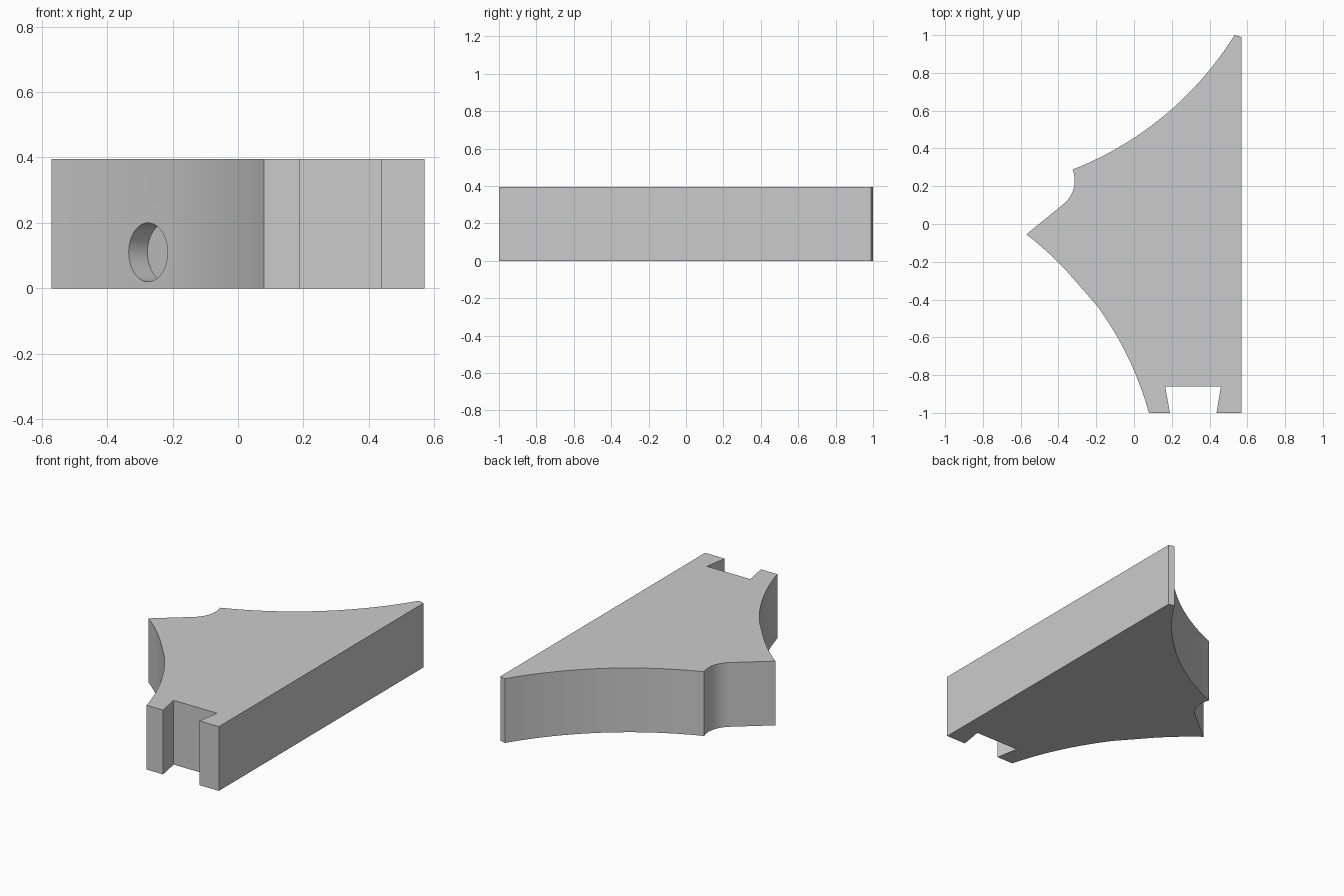
import bpy, bmesh, math
from mathutils import Vector

cube = bpy.data.objects.get("Cube")
if cube:
    bpy.data.objects.remove(cube, do_unlink=True)

HEIGHT = 0.395

grey = bpy.data.materials.new("plain_grey")
grey.use_nodes = True
colour = (0.6, 0.6, 0.6, 1)
grey.diffuse_color = colour
grey.node_tree.nodes["Principled BSDF"].inputs["Base Color"].default_value = colour


def arc(start, end, sag, steps):
    """Circular arc from start to end, bowed by sag to the left of travel."""
    p, q = Vector(start), Vector(end)
    along = (q - p).normalized()
    side = Vector((-along.y, along.x))
    half = (q - p).length / 2
    radius = (half ** 2 + sag ** 2) / (2 * sag)
    span = math.asin(half / radius)
    points = []
    for i in range(steps + 1):
        a = span * (2 * i / steps - 1)
        points.append(p + along * (half + radius * math.sin(a))
                      + side * (radius * math.cos(a) - radius + sag))
    return points


# Plate outline, counter-clockwise from the front foot
flat_a, flat_b = Vector((-0.352, -0.254)), Vector((-0.198, -0.43))
outline = [(0.19, -1), (0.165, -0.86), (0.46, -0.86), (0.437, -1),   # dovetail slot
           (0.57, -1), (0.57, 0.99)]                                  # straight side
outline += arc((0.532, 1), (-0.325, 0.288), 0.09, 24)                 # long hollow edge
outline += arc((-0.325, 0.288), (-0.373, 0.106), 0.031, 14)[1:]       # small scoop
outline += arc((-0.57, -0.055), flat_a, 0.0064, 6)                    # front hollow edge
outline += arc(flat_b, (0.079, -1), 0.029, 14)

bm = bmesh.new()
base = bm.faces.new([bm.verts.new((p[0], p[1], 0)) for p in outline])
top = bmesh.ops.extrude_face_region(bm, geom=[base])["geom"]
bmesh.ops.translate(bm, vec=(0, 0, HEIGHT),
                    verts=[v for v in top if isinstance(v, bmesh.types.BMVert)])
bmesh.ops.recalc_face_normals(bm, faces=bm.faces)
mesh = bpy.data.meshes.new("curved_plate")
bm.to_mesh(mesh)
bm.free()
plate = bpy.data.objects.new("curved_plate", mesh)
bpy.context.collection.objects.link(plate)
mesh.materials.append(grey)

# Blind round hole, square to the flat in the front hollow edge
edge = (flat_b - flat_a).normalized()
inward = Vector((-edge.y, edge.x, 0))
middle = (flat_a + flat_b) / 2
DEPTH = 0.076
bpy.ops.mesh.primitive_cylinder_add(
    vertices=48, radius=0.09, depth=2 * DEPTH,
    location=(middle.x, middle.y, 0.11),
    rotation=inward.to_track_quat('Z', 'Y').to_euler())
cutter = bpy.context.object
cutter.name = "hole_cutter"
cutter.data.materials.append(grey)

cut = plate.modifiers.new("round_hole", 'BOOLEAN')
cut.operation = 'DIFFERENCE'
cut.solver = 'EXACT'
cut.object = cutter

bpy.ops.object.select_all(action='DESELECT')
plate.select_set(True)
bpy.context.view_layer.objects.active = plate
bpy.ops.object.modifier_apply(modifier=cut.name)
bpy.data.objects.remove(cutter, do_unlink=True)
bpy.ops.object.shade_smooth_by_angle(angle=math.radians(25))
